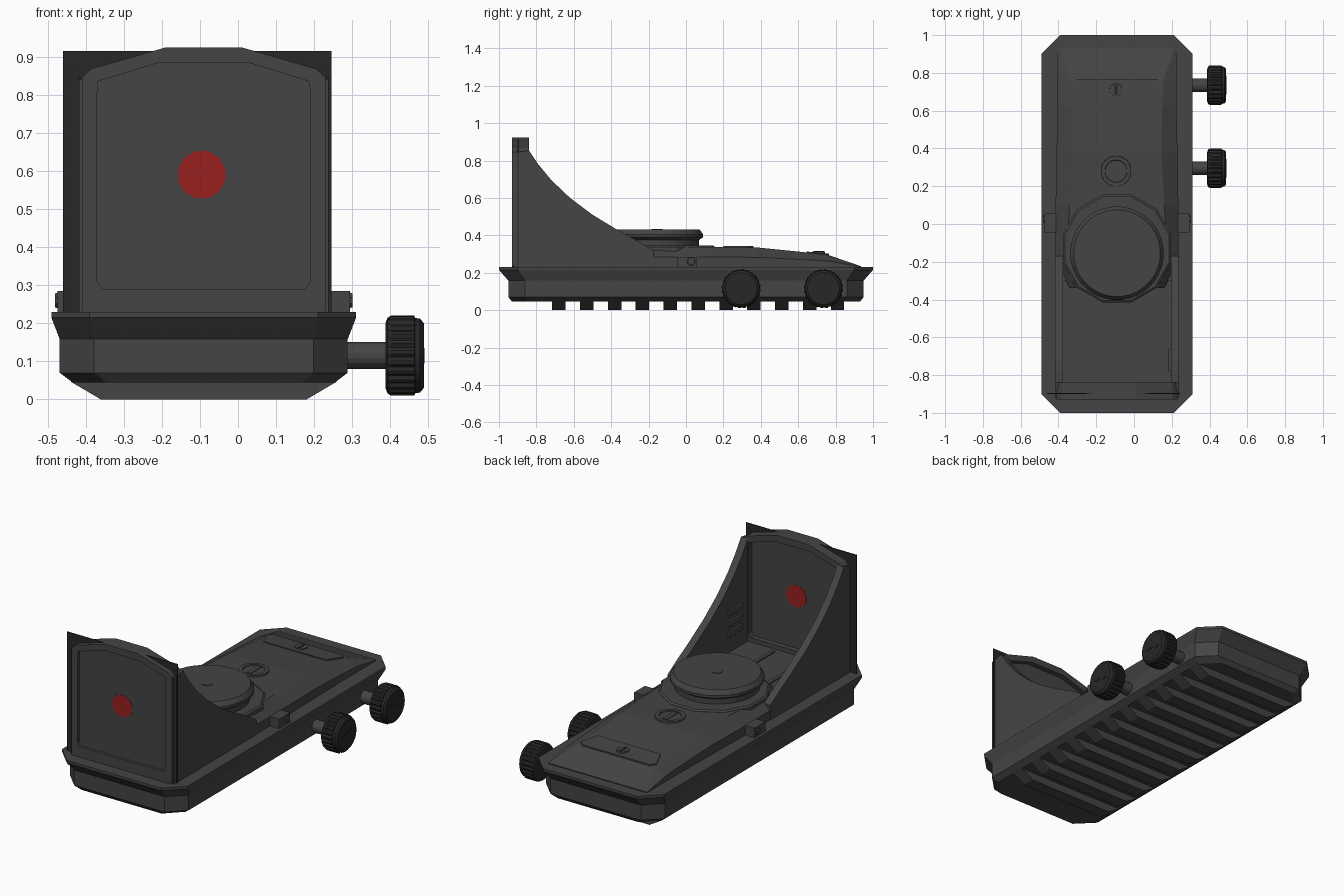
import bpy, bmesh, math
from mathutils import Vector

if "Cube" in bpy.data.objects:
    bpy.data.objects.remove(bpy.data.objects["Cube"])

CX = -0.09  # centre line of the sight body (knobs stick out to +x)


def material(name, rgb):
    m = bpy.data.materials.new(name)
    m.diffuse_color = (*rgb, 1)
    m.use_nodes = True
    m.node_tree.nodes["Principled BSDF"].inputs["Base Color"].default_value = m.diffuse_color
    return m


BODY = material("dark grey", (0.058, 0.058, 0.058))
DARK = material("near black", (0.02, 0.02, 0.02))
RED = material("red", (0.32, 0.014, 0.014))


def loft(name, rings, mat, caps=True, cyclic=False):
    """Skin a list of equal-length point loops."""
    bm = bmesh.new()
    vs = [[bm.verts.new(p) for p in r] for r in rings]
    n = len(rings[0])
    pairs = list(zip(vs, vs[1:])) + ([(vs[-1], vs[0])] if cyclic else [])
    for a, b in pairs:
        for i in range(n):
            j = (i + 1) % n
            bm.faces.new((a[i], a[j], b[j], b[i]))
    if caps and not cyclic:
        bm.faces.new(vs[0])
        bm.faces.new(vs[-1])
    bmesh.ops.recalc_face_normals(bm, faces=bm.faces)
    me = bpy.data.meshes.new(name)
    bm.to_mesh(me)
    bm.free()
    me.materials.append(mat)
    ob = bpy.data.objects.new(name, me)
    bpy.context.collection.objects.link(ob)
    return ob


def prism(name, pts, axis, lo, hi, mat):
    """Extrude a 2D outline along an axis."""
    def put(p, t):
        return {'x': (t, p[0], p[1]), 'y': (p[0], t, p[1]), 'z': (p[0], p[1], t)}[axis]
    return loft(name, [[put(p, t) for p in pts] for t in (lo, hi)], mat)


def box(name, x0, x1, y0, y1, z0, z1, mat):
    return prism(name, [(x0, y0), (x1, y0), (x1, y1), (x0, y1)], 'z', z0, z1, mat)


def lathe(name, profile, c, axis, n, mat, groove=None):
    """Turn (radius, offset) pairs about an axis; groove(i, r) may alter radius."""
    rings = []
    for k, (r, t) in enumerate(profile):
        ring = []
        for i in range(n):
            a = 2 * math.pi * (i + 0.5) / n
            q = groove(k, i, r) if groove else r
            u, v = q * math.cos(a), q * math.sin(a)
            d = {'x': (t, u, v), 'y': (u, t, v), 'z': (u, v, t)}[axis]
            ring.append(Vector(c) + Vector(d))
        rings.append(ring)
    return loft(name, rings, mat)


def octagon(hx, hy, c, z):
    q = [(hx, hy - c), (hx - c, hy)]
    q += [(-x, y) for x, y in reversed(q)]
    q += [(-x, -y) for x, y in q]
    return [(CX + x, y, z) for x, y in q]


# Base housing with overhanging flange
loft("base_housing", [octagon(0.345, 0.93, 0.09, 0.045), octagon(0.378, 0.95, 0.09, 0.07),
                      octagon(0.378, 0.95, 0.09, 0.158), octagon(0.40, 1.0, 0.1, 0.215),
                      octagon(0.40, 1.0, 0.1, 0.23)], BODY)

# Rail ribs underneath
for i in range(11):
    y = -0.68 + 0.149 * i
    prism(f"rail_rib_{i}", [(CX - 0.27, 0), (CX + 0.27, 0), (CX + 0.35, 0.047), (CX - 0.35, 0.047)],
          'y', y - 0.036, y + 0.036, BODY)

# Rear deck: sloped, with slanting flanks
sections = [(0.935, 0.315, 0.308, 0.235), (0.76, 0.315, 0.245, 0.295), (0.63, 0.315, 0.24, 0.31),
            (0.38, 0.32, 0.235, 0.335), (0.1, 0.325, 0.25, 0.337), (-0.18, 0.325, 0.27, 0.337),
            (-0.34, 0.25, 0.22, 0.337)]
loft("rear_deck", [[(CX - w, y, 0.22), (CX - w, y, 0.23 + (z - 0.23) * 0.5), (CX - t, y, z),
                    (CX + t, y, z), (CX + w, y, 0.23 + (z - 0.23) * 0.5), (CX + w, y, 0.22)]
                   for y, w, t, z in sections], BODY)

# Hood floor with two ridges
box("hood_floor", CX - 0.3, CX + 0.3, -0.86, -0.3, 0.22, 0.265, BODY)
for x in (-0.105, 0.1):
    box("floor_ridge", CX + x - 0.01, CX + x + 0.01, -0.81, -0.42, 0.26, 0.272, BODY)

# Hood side walls with a swept top edge
wall = [(-0.92, 0.225), (-0.92, 0.84), (-0.84, 0.855), (-0.79, 0.78), (-0.72, 0.695), (-0.62, 0.60),
        (-0.5, 0.51), (-0.36, 0.425), (-0.26, 0.37), (-0.17, 0.315), (-0.17, 0.225)]
for s in (-1, 1):
    prism("hood_side_wall", wall, 'x', CX + s * 0.285, CX + s * 0.328, BODY)
for i in range(3):
    z = 0.36 + 0.06 * i
    box("wall_louvre", CX + 0.272, CX + 0.29, -0.78, -0.66, z, z + 0.03, BODY)


# Window frame: a ring between outer and inner outlines
def mirrored(half):
    return [(CX - x, z) for x, z in half] + [(CX + x, z) for x, z in reversed(half)]


outer = mirrored([(0.31, 0.225), (0.32, 0.235), (0.32, 0.845), (0.295, 0.868), (0.1, 0.924)])
inner = mirrored([(0.265, 0.29), (0.28, 0.31), (0.28, 0.8), (0.277, 0.835), (0.115, 0.885)])
loft("window_frame", [[(x, y, z) for x, z in o] for o, y in
                      ((outer, -0.93), (inner, -0.93), (inner, -0.84), (outer, -0.84))],
     BODY, cyclic=True)
prism("window_pane", inner, 'y', -0.915, -0.87, BODY)
for y in (-0.917, -0.871):
    lathe("aiming_dot", [(0.064, 0), (0.064, 0.003)], (CX - 0.005, y, 0.59), 'y', 12, RED)

# Thin dark sheet showing at the frame's edges
box("backing_sheet", -0.46, 0.246, -0.9, -0.896, 0.23, 0.914, DARK)

# Large dial on its faceted seat
lathe("dial_seat", [(0.295, 0.23), (0.295, 0.338), (0.285, 0.345)], (CX, -0.13, 0), 'z', 12, BODY)
lathe("dial", [(0.225, 0.34), (0.225, 0.375), (0.248, 0.39), (0.248, 0.405), (0.23, 0.43)],
      (CX, -0.155, 0), 'z', 32, BODY)
lathe("dial_centre", [(0.03, 0.425), (0.03, 0.433)], (CX, -0.155, 0), 'z', 12, BODY)

# Slotted adjuster screw behind the dial
lathe("adjuster_ring", [(0.082, 0.33), (0.08, 0.344), (0.06, 0.344), (0.058, 0.339)],
      (CX - 0.005, 0.28, 0), 'z', 20, BODY)
box("adjuster_slot", CX - 0.018, CX + 0.008, 0.23, 0.33, 0.335, 0.343, BODY)

# Sloped battery cover with its screw
cover = [(-0.215, 0.765), (-0.24, 0.74), (-0.2, 0.645), (0.2, 0.645), (0.24, 0.74), (0.215, 0.765)]
loft("rear_cover", [[(CX + x, y, 0.30 - 0.1 * (y - 0.7) + dz) for x, y in cover]
                    for dz in (-0.03, 0.008)], BODY)
lathe("cover_screw", [(0.036, 0.29), (0.034, 0.313)], (CX - 0.005, 0.71, 0), 'z', 12, BODY)
box("cover_screw_slot", CX - 0.012, CX + 0.002, 0.682, 0.738, 0.31, 0.315, DARK)

# Side lugs with pins
for s in (-1, 1):
    box("side_lug", *sorted((CX + s * 0.31, CX + s * 0.384)), -0.045, 0.055, 0.228, 0.285, BODY)
    lathe("lug_pin", [(0.022, 0), (0.02, s * 0.006)], (CX + s * 0.384, 0.028, 0.26), 'x', 8, BODY)


# Two knurled adjustment knobs on shafts
def knurl(k, i, r):
    return r - 0.007 if 2 <= k <= 3 and i % 3 == 0 else r


for y in (0.295, 0.735):
    c = (0, y, 0.115)
    lathe("knob_shaft", [(0.036, 0.27), (0.036, 0.39)], c, 'x', 16, BODY)
    lathe("knob", [(0.085, 0.387), (0.1, 0.393), (0.105, 0.402), (0.105, 0.463), (0.099, 0.465),
                   (0.097, 0.478), (0.085, 0.488)], c, 'x', 72, DARK, knurl)
    box("knob_pointer", 0.486, 0.49, y - 0.05, y + 0.03, 0.107, 0.123, DARK)
    lathe("knob_pointer_head", [(0.022, 0.486), (0.022, 0.49)], (0, y + 0.03, 0.115), 'x', 8, DARK)
